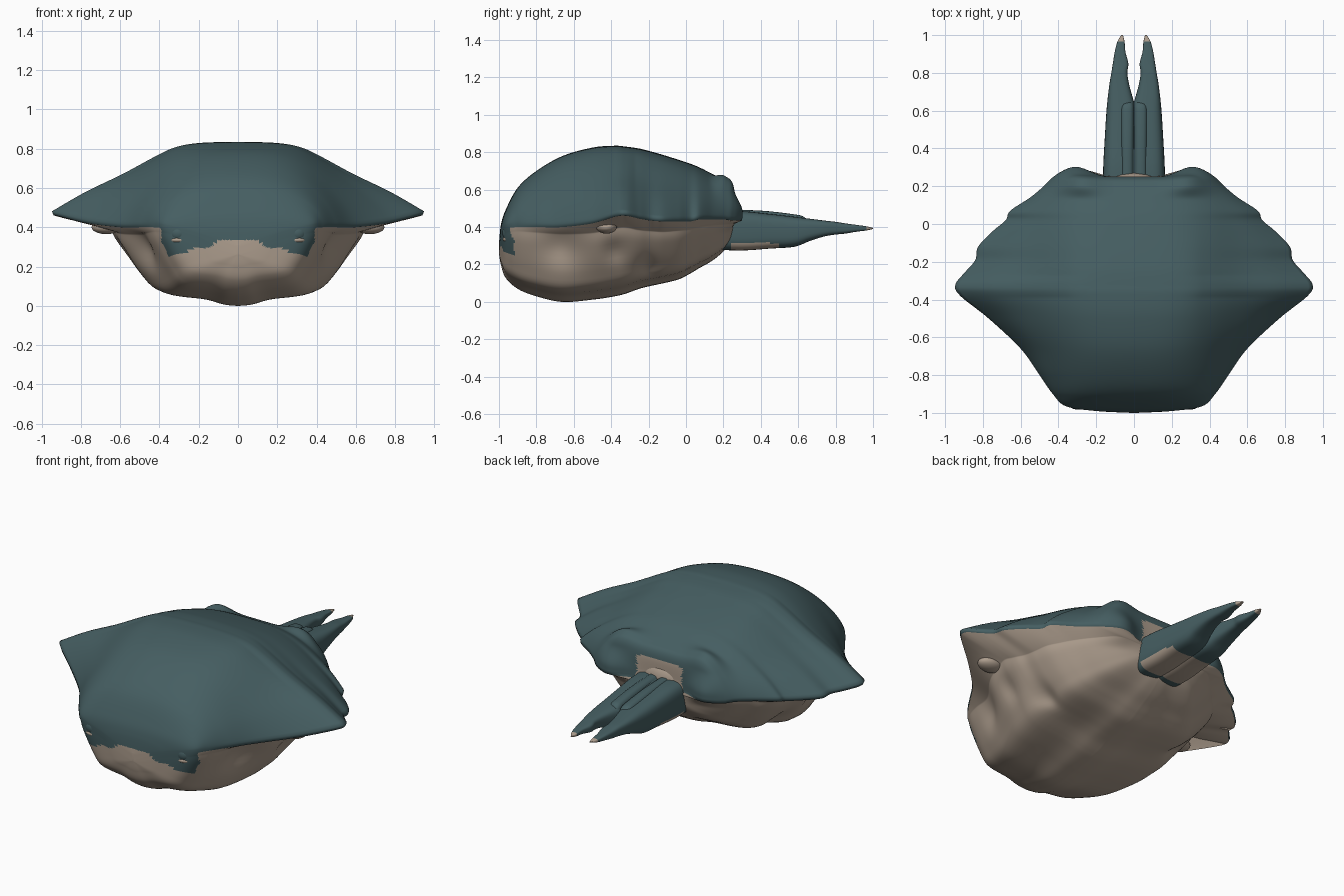
import bpy, bmesh, math
from mathutils import Vector

if "Cube" in bpy.data.objects:
    bpy.data.objects.remove(bpy.data.objects["Cube"])


def material(name, rgb):
    m = bpy.data.materials.new(name)
    m.diffuse_color = (*rgb, 1)
    m.use_nodes = True
    m.node_tree.nodes["Principled BSDF"].inputs["Base Color"].default_value = m.diffuse_color
    return m


MATS = [material("dark teal", (0.060, 0.112, 0.121)), material("warm tan", (0.42, 0.34, 0.27))]


def spline(rows, t):
    """Smooth interpolation through rows, t in 0..1."""
    n = len(rows) - 1
    i = min(int(t * n), n - 1)
    f = t * n - i
    p0, p1, p2, p3 = (rows[min(max(k, 0), n)] for k in (i - 1, i, i + 1, i + 2))
    return [b + 0.5 * f * (c - a + f * (2 * a - 5 * b + 4 * c - d + f * (3 * (b - c) + d - a)))
            for a, b, c, d in zip(p0, p1, p2, p3)]


def ramp(v, a, b):
    t = min(1, max(0, (v - a) / (b - a)))
    return t * t * (3 - 2 * t)


def loft(name, rings, rule):
    """Skin closed rings; rule(centre, ring_index) gives the material slot."""
    bm = bmesh.new()
    vs = [[bm.verts.new(p) for p in r] for r in rings]
    n = len(vs[0])
    for a, b in zip(vs, vs[1:]):
        for k in range(n):
            f = bm.faces.new((a[k], a[(k + 1) % n], b[(k + 1) % n], b[k]))
            f.material_index = rule(f.calc_center_median(), k)
    for r in (vs[0], vs[-1]):
        c = bm.verts.new(sum((v.co for v in r), Vector()) / n)
        for k in range(n):
            f = bm.faces.new((r[k], r[(k + 1) % n], c))
            f.material_index = rule(f.calc_center_median(), k)
    bmesh.ops.recalc_face_normals(bm, faces=bm.faces)
    return finish(name, bm)


def finish(name, bm):
    me = bpy.data.meshes.new(name)
    bm.to_mesh(me)
    bm.free()
    for m in MATS:
        me.materials.append(m)
    for p in me.polygons:
        p.use_smooth = True
    ob = bpy.data.objects.new(name, me)
    bpy.context.collection.objects.link(ob)
    return ob


def ball(name, loc, radii, slot):
    bm = bmesh.new()
    bmesh.ops.create_uvsphere(bm, u_segments=32, v_segments=20, radius=1)
    for v in bm.verts:
        v.co = Vector(loc) + Vector([a * b for a, b in zip(v.co, radii)])
    for f in bm.faces:
        f.material_index = slot
    return finish(name, bm)


# Body stations: y, rim half width, rim z, top z, belly half width, bottom z
STATIONS = [
    (-1.0, 0.01, 0.30, 0.31, 0.01, 0.26),
    (-0.99, 0.20, 0.37, 0.41, 0.19, 0.20), (-0.965, 0.36, 0.41, 0.49, 0.35, 0.13),
    (-0.90, 0.43, 0.42, 0.61, 0.42, 0.07), (-0.80, 0.50, 0.42, 0.70, 0.47, 0.03),
    (-0.66, 0.60, 0.42, 0.78, 0.54, 0.0), (-0.50, 0.77, 0.44, 0.825, 0.61, 0.012),
    (-0.38, 0.92, 0.475, 0.835, 0.64, 0.03), (-0.32, 0.945, 0.48, 0.83, 0.65, 0.045),
    (-0.25, 0.89, 0.465, 0.82, 0.64, 0.07), (-0.19, 0.84, 0.455, 0.805, 0.62, 0.085),
    (-0.12, 0.825, 0.45, 0.785, 0.61, 0.10), (-0.04, 0.75, 0.45, 0.76, 0.59, 0.12),
    (0.02, 0.68, 0.45, 0.74, 0.55, 0.15), (0.07, 0.655, 0.46, 0.72, 0.50, 0.18),
    (0.14, 0.55, 0.46, 0.685, 0.43, 0.22), (0.20, 0.475, 0.46, 0.655, 0.34, 0.27),
    (0.235, 0.43, 0.455, 0.63, 0.25, 0.32), (0.25, 0.36, 0.455, 0.58, 0.17, 0.36),
    (0.25, 0.16, 0.455, 0.50, 0.10, 0.39)]
# Belly outline as fractions of half width and height
BELLY = [(1, 1), (0.95, 0.8), (0.79, 0.4), (0.64, 0.17), (0.3, 0.09), (0.13, 0.02), (0, 0)]
# Wide shell cross-section: fraction out, fraction up
CREST = [(0, 1), (0.2, 0.985), (0.33, 0.93), (0.44, 0.80), (0.62, 0.54), (0.82, 0.28), (1, 0)]
DENTS = [(-0.66, 0.30, 0.11, 0.065), (-0.2, 0.17, 0.06, 0.05), (-0.38, 0.27, 0.06, 0.025)]
UP, LOW = 30, 34


def body_ring(t):
    y, w, r, top, bw, bot = spline(STATIONS, t)
    wide = min(1, max(0, (w - 0.43) / 0.48))
    half = []
    for i in range(UP + 1):                       # shell, centre to rim
        u = math.sin(math.pi / 2 * i / UP)
        f = (1 - u ** 2.6) ** 0.6 if i < UP else 0
        a, b = spline(CREST, i / UP)
        x = w * (u + (a - u) * wide)
        f += (b - f) * wide
        # raised rear lobes with a saddle between them
        swell = math.exp(-((x - 0.29) / 0.11) ** 2) * ramp(y, 0.12, 0.2) * ramp(f, 0, 0.5)
        half.append((x, r + (top - r) * f + 0.05 * swell))
    lip = max(r - 0.04 - 0.04 * wide, bot + 0.01)
    half.append((w * 0.97 + bw * 0.03, max(r - 0.02, lip + 0.004)))
    for i in range(LOW + 1):                      # belly, lip to keel
        gx, gz = spline(BELLY, i / LOW)
        x, z = bw * gx, bot + (lip - bot) * gz
        for dy, dz, s, d in DENTS:
            x -= d * gx * math.exp(-((y - dy) ** 2 + (z - dz) ** 2) / s ** 2)
        half.append((x, z))
    full = half + [(-x, z) for x, z in half[-2:0:-1]]
    # Rear lobes swell backwards on both sides of the tail
    return [(x, y + 0.052 * math.exp(-((abs(x) - 0.31) / 0.10) ** 2) * ramp(y, 0.08, 0.23)
             * ramp(z, 0.36, 0.45) * (1 - 0.8 * ramp(z, 0.48, 0.60)), z) for x, z in full]


def body_rule(c, k):
    ax = abs(c.x)
    shell = min(k, 2 * (UP + LOW + 2) - 1 - k) <= UP
    if c.y > 0.225 and ax < 0.15 and c.z < 0.58:  # bare patch above tail
        return 1
    if c.y < -0.87 and ax < 0.39:                 # face visor with a scalloped edge
        edge = 0.335 - 0.04 * ramp(ax, 0.08, 0.16) - 0.04 * ramp(ax, 0.2, 0.32)
        return 0 if c.z > edge + 0.05 * ramp(ax, 0.35, 0.38) else 1
    return 0 if shell else 1


loft("shell_and_belly", [body_ring((i / 200) ** 1.4) for i in range(201)], body_rule)
# Bare mound above the tail root
ball("tail_root_mound", (0, 0.18, 0.47), (0.16, 0.09, 0.10), 1)

# Tail prong rows: y, inner x, outer x, bottom z, top z
PRONG = [(0.14, -0.03, 0.165, 0.28, 0.485), (0.30, -0.03, 0.163, 0.275, 0.485),
         (0.45, -0.03, 0.155, 0.285, 0.47), (0.58, -0.02, 0.147, 0.295, 0.455),
         (0.66, 0.004, 0.14, 0.325, 0.445), (0.74, 0.026, 0.13, 0.35, 0.435),
         (0.80, 0.035, 0.12, 0.36, 0.428), (0.85, 0.03, 0.112, 0.365, 0.42),
         (0.91, 0.045, 0.102, 0.375, 0.412), (0.965, 0.05, 0.088, 0.382, 0.404),
         (1.0, 0.058, 0.068, 0.39, 0.396)]


def box_ring(y, x0, x1, z0, z1, side, n=40, p=0.6):
    pts = []
    for k in range(n):
        a = 2 * math.pi * k / n
        c, s = math.cos(a), math.sin(a)
        pts.append((side * ((x0 + x1) / 2 + (x1 - x0) / 2 * math.copysign(abs(c) ** p, c)), y,
                    (z0 + z1) / 2 + (z1 - z0) / 2 * math.copysign(abs(s) ** p, s)))
    return pts


def tail_rule(c, k):
    return 1 if c.y > 0.965 or (c.z < 0.315 and 0.25 < c.y < 0.49) else 0


for side, tag in ((1, "right"), (-1, "left")):
    loft("tail_prong_" + tag,
         [box_ring(*spline(PRONG, i / 60), side) for i in range(61)], tail_rule)
    # Rounded ridge on the tail, swelling at its end
    ridge = [(0.16, -0.002, 0.074, 0.36, 0.495), (0.4, -0.002, 0.074, 0.36, 0.488),
             (0.58, -0.002, 0.074, 0.36, 0.468), (0.63, 0.002, 0.068, 0.37, 0.455),
             (0.652, 0.015, 0.05, 0.39, 0.43)]
    loft("tail_ridge_" + tag,
         [box_ring(*spline(ridge, i / 20), side, 24, 0.7) for i in range(21)], lambda c, k: 0)
    # Eyes with pale lower lids
    ball("eye_" + tag, (side * 0.30, -0.935, 0.37), (0.055, 0.047, 0.05), 0)
    ball("eyelid_" + tag, (side * 0.30, -0.94, 0.335), (0.05, 0.04, 0.02), 1)
    # Small fin nubs under the shell points
    ball("fin_nub_" + tag, (side * 0.67, -0.425, 0.40), (0.075, 0.055, 0.035), 1)
